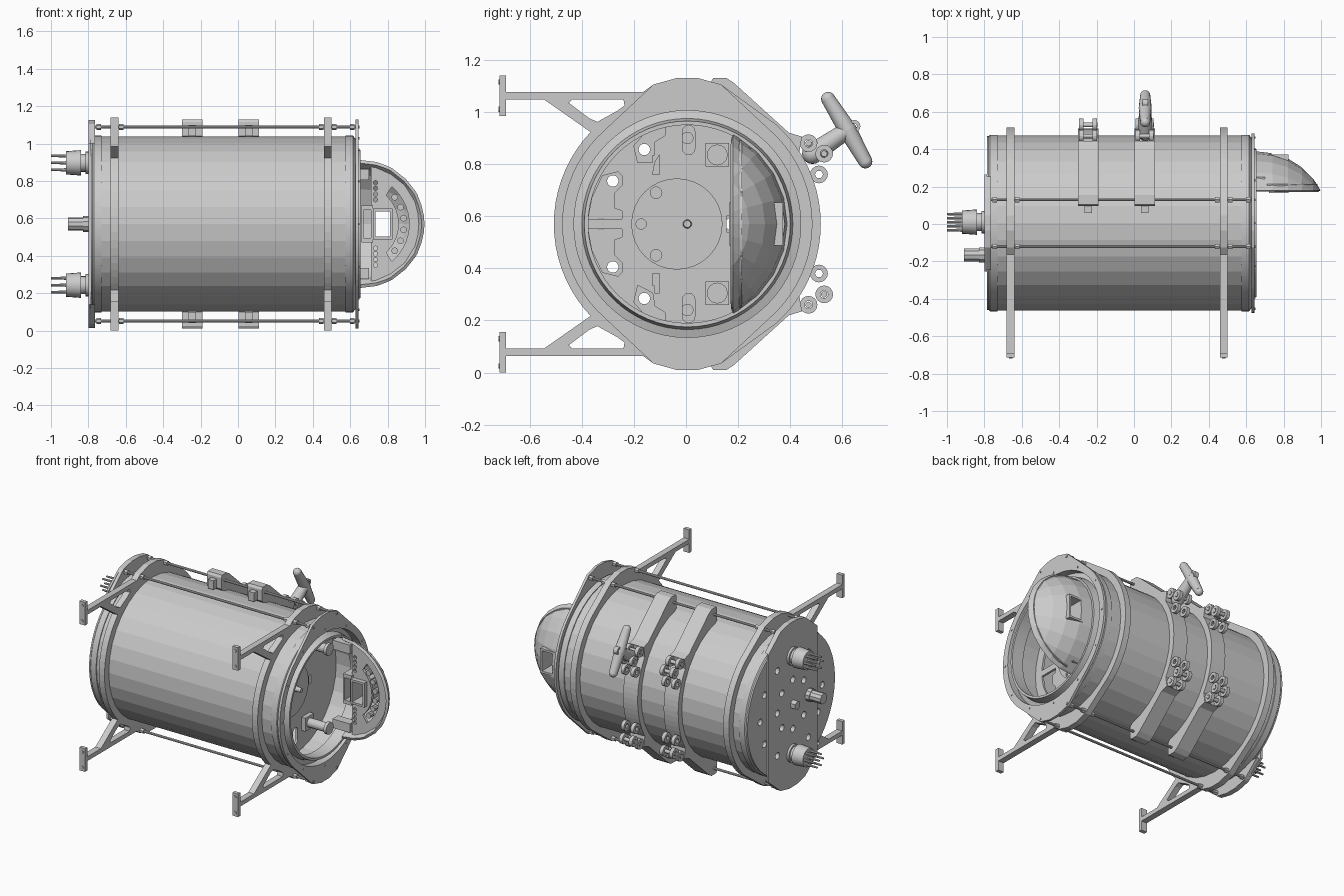
import bpy, bmesh
from math import sin, cos, radians, tau
from mathutils import Matrix, Vector

if "Cube" in bpy.data.objects:
    bpy.data.objects.remove(bpy.data.objects["Cube"])

CY, CZ = 0.005, 0.57          # axis of the vessel (runs along x)


def finish(name, me):
    ob = bpy.data.objects.new(name, me)
    bpy.context.collection.objects.link(ob)
    return ob


def from_bm(name, bm):
    bmesh.ops.recalc_face_normals(bm, faces=bm.faces)
    me = bpy.data.meshes.new(name)
    bm.to_mesh(me)
    bm.free()
    return finish(name, me)


def smooth(ob, angle=35):
    bpy.ops.object.select_all(action='DESELECT')
    ob.select_set(True)
    bpy.context.view_layer.objects.active = ob
    bpy.ops.object.shade_smooth_by_angle(angle=radians(angle))


def arc(r, a0, a1, n, a=0.0, b=0.0):
    return [(a + r * cos(radians(a0 + (a1 - a0) * i / n)),
             b + r * sin(radians(a0 + (a1 - a0) * i / n))) for i in range(n + 1)]


def circle(r, a=0.0, b=0.0, n=16):
    return arc(r, 0, 360, n, a, b)[:-1]


def rect(a0, a1, b0, b1):
    return [(a0, b0), (a1, b0), (a1, b1), (a0, b1)]


def flip(loop):
    return [(a, -b) for a, b in loop]


def plate(name, d0, d1, loops, axis='X'):
    """Flat plate with holes: loops lie in yz (axis X) or xz (axis Y), relative to the vessel axis."""
    cu = bpy.data.curves.new(name, 'CURVE')
    cu.dimensions, cu.fill_mode, cu.extrude = '2D', 'BOTH', abs(d1 - d0) / 2
    for loop in loops:
        sp = cu.splines.new('POLY')
        sp.points.add(len(loop) - 1)
        for p, (a, b) in zip(sp.points, loop):
            p.co = (a, b, 0, 1)
        sp.use_cyclic_u, sp.use_smooth = True, False
    tmp = finish(name + "_curve", cu)
    me = bpy.data.meshes.new_from_object(tmp.evaluated_get(bpy.context.evaluated_depsgraph_get()))
    bpy.data.objects.remove(tmp)
    mid = (d0 + d1) / 2
    if axis == 'X':
        m = Matrix(((0, 0, 1, mid), (1, 0, 0, CY), (0, 1, 0, CZ), (0, 0, 0, 1)))
    else:
        m = Matrix(((1, 0, 0, 0), (0, 0, -1, mid), (0, 1, 0, CZ), (0, 0, 0, 1)))
    me.transform(m)
    return finish(name, me)


def lathe(name, profile, n):
    """Closed (x, radius) profile turned around the vessel axis."""
    bm = bmesh.new()
    rings = [[bm.verts.new((x, CY + r * cos(tau * i / n), CZ + r * sin(tau * i / n)))
              for x, r in profile] for i in range(n)]
    k = len(profile)
    for i in range(n):
        p, q = rings[i], rings[(i + 1) % n]
        for j in range(k):
            bm.faces.new((p[j], p[(j + 1) % k], q[(j + 1) % k], q[j]))
    return from_bm(name, bm)


def rods(name, segs, n=12, caps=False):
    """Straight bars (p0, p1, r0, r1) joined into one object, optionally with rounded ends."""
    bm = bmesh.new()
    for p0, p1, r0, r1 in segs:
        p0, p1 = Vector(p0), Vector(p1)
        d = p1 - p0
        m = Matrix.Translation((p0 + p1) / 2) @ d.to_track_quat('Z', 'Y').to_matrix().to_4x4()
        bmesh.ops.create_cone(bm, cap_ends=True, segments=n, radius1=r0, radius2=r1, depth=d.length, matrix=m)
        if caps:
            for p, r in ((p0, r0), (p1, r1)):
                bmesh.ops.create_uvsphere(bm, u_segments=n, v_segments=8, radius=r, matrix=Matrix.Translation(p))
    return from_bm(name, bm)


def box(name, x, y, z):
    bm = bmesh.new()
    m = Matrix.Translation([(a + b) / 2 for a, b in (x, y, z)]) @ Matrix.Diagonal(
        [b - a for a, b in (x, y, z)] + [1])
    bmesh.ops.create_cube(bm, size=1, matrix=m)
    return from_bm(name, bm)


def lobed(r):
    top = [(.13, .535), (.04, .56), (-.04, .56), (-.13, .535)]
    return arc(r, -48, 48, 20) + top + arc(r, 132, 228, 20) + flip(top[::-1])


# Vessel tube and its end collars
lathe("vessel_tube", [(-.755, .467), (.61, .467), (.61, .44), (-.755, .44)], 32)
smooth(lathe("front_collar", [(.575, .472), (.615, .472), (.632, .45), (.632, .436), (.575, .436)], 64))
smooth(lathe("rear_collar", [(-.78, .462), (-.77, .472), (-.73, .472), (-.73, .43), (-.78, .43)], 64))
smooth(lathe("inner_step_ring", [(.59, .438), (.60, .405), (.655, .395), (.655, .38), (.57, .38), (.57, .438)], 64))

# Front ring plate, perforated rear plate and disc
plate("front_ring_plate", .628, .645, [lobed(.48), circle(.435, n=64)])
holes = [circle(.022, *p) for p in circle(.165, n=8)]
outer = [circle(.022, *p) for p in circle(.33, n=12)]
plate("rear_disc", -.787, -.765, [circle(.465, n=64)] + holes + outer)
strip_top = [(.26, .43), (.13, .535), (.04, .555), (-.04, .555), (-.13, .535), (-.26, .43)]
strip_holes = [h for h in outer if max(abs(p[0]) for p in h) < .25]
plate("rear_plate", -.80, -.787, [strip_top + flip(strip_top[::-1])] + holes + strip_holes)
for s in (1, -1):
    lug = [(.25, .43), (.13, .535), (.04, .555), (-.04, .555), (-.13, .535), (-.25, .43)]
    plate("rear_lug", -.788, -.765, [[(a, s * b) for a, b in lug]])

# Support frames with braced arms and mounting pads
arm = [(-.72, .57), (-.695, .57), (-.695, .507), (-.16, .507), (-.16, .46), (-.3, .38), (-.36, .345),
       (-.55, .478), (-.695, .478), (-.695, .415), (-.72, .415)]
arm_hole = [(-.455, .465), (-.44, .478), (-.245, .478), (-.24, .45), (-.345, .392), (-.375, .405)]
bolts = []
for x in (-.66, .48):
    plate("support_frame", x - .021, x + .021, [lobed(.512), circle(.462, n=64)])
    for s in (1, -1):
        plate("support_arm", x - .021, x + .021, [[(a, s * b) for a, b in arm], [(a, s * b) for a, b in arm_hole]])
        for dz in (.44, .545):
            z = CZ + s * dz
            bolts.append(((x, -.719, z), (x, -.69, z), .01, .01))
rods("pad_bolts", bolts, 10)

# Tie rods between the end plates, with nuts
rods("tie_rods", [((-.80, CY + y, CZ + z), (.65, CY + y, CZ + z), .008, .008)
                  for y in (-.125, .125) for z in (-.518, .518)], 10)
rods("tie_rod_nuts", [((x - .012, CY + y, CZ + z), (x + .012, CY + y, CZ + z), .016, .016)
                      for x in (-.745, -.625, .445, .515, .61) for y in (-.125, .125) for z in (-.518, .518)], 6)
rods("ring_bolts", [((.64, CY + y, CZ + z), (.649, CY + y, CZ + z), .006, .006) for y, z in circle(.458, n=12)], 8)

# Straps around the back half, with buckles
edge = [(.09, .47), (.09, .545), (.10, .56), (.15, .56), (.18, .54), (.39, .35), (.44, .335)]
strap = edge + arc(.505, 32, -32, 16) + flip(edge[::-1]) + arc(.464, -76, 76, 32)
for x in (-.245, .057):
    plate("strap", x - .054, x + .054, [strap])
    for s in (1, -1):
        zs = sorted((CZ + s * .47, CZ + s * .53))
        box("strap_end_block", (x - .02, x + .02), (.06, .12), zs)
        for y, z in ((.465, .31), (.525, .27), (.505, .19)):
            for dx in (-.036, .036):
                plate("buckle_lug", x + dx - .012, x + dx + .012,
                      [circle(.034, y, s * z), circle(.015, y, s * z, 10)])
        rods("buckle_pins", [((x - .05, CY + y, CZ + s * z), (x + .05, CY + y, CZ + s * z), .012, .012)
                             for y, z in ((.465, .31), (.525, .27))])

# T-handle of the front strap
smooth(rods("t_handle", [((.06, .545, 1.05), (.06, .62, .93), .027, .035),
                         ((.06, .62, .93), (.06, .688, .81), .035, .027),
                         ((.06, .62, .93), (.06, .485, .84), .032, .04)], 16, caps=True), 50)
plate("handle_eye", .045, .075, [circle(.024, .64, .375), circle(.011, .64, .375, 10)])

# Rear connectors with pins, centre plug and nut
for s in (1, -1):
    z = CZ + s * .327
    smooth(rods("rear_connector", [((-.785, .01, z), (-.845, .01, z), .048, .048),
                                   ((-.80, .01, z), (-.815, .01, z), .06, .06),
                                   ((-.84, .01, z), (-.92, .01, z), .068, .062)], 20))
    rods("connector_pins", [((-.91, .01 + a, z + b), (-1.0, .01 + a, z + b), .009, .006)
                            for a, b in circle(.043, n=6) + [(0, 0)]], 8)
rods("rear_plug", [((-.78, -.165, CZ), (-.91, -.165, CZ), .036, .036),
                   ((-.78, -.165, CZ), (-.83, -.165, CZ), .042, .042)], 10)
rods("rear_nut", [((-.79, CY, CZ), (-.835, CY, CZ), .03, .03)], 6)

# Inner panel with cut-outs, hub disc and brackets
cut = [[(-.38, .02), (-.365, .1), (-.325, .185), (-.265, .2), (-.25, .185), (-.25, .15), (-.28, .12), (-.28, .06),
        (-.25, .05), (-.25, .02)],
       [(-.205, .3), (-.17, .34), (-.085, .38), (-.085, .34), (-.125, .315), (-.125, .235), (-.19, .235)],
       arc(.024, 0, 180, 6, .005, .355) + arc(.024, 180, 360, 6, .005, .29),
       rect(-.133, -.107, .19, .265)]
plate("inner_panel", .405, .42, [circle(.442, n=48)] + cut + [flip(c) for c in cut] + [rect(.15, .17, -.03, .03)])
plate("panel_disc", .42, .428, [circle(.175, -.04, 0, 32), circle(.022, -.12, .12), circle(.022, -.12, -.12)])
rods("panel_studs", [((.42, CY, CZ), (.47, CY, CZ), .018, .014), ((.42, -.172, CZ), (.46, -.172, CZ), .022, .022)], 12)
for s in (1, -1):
    plate("panel_bracket", .42, .45, [rect(.07, .16, s * .265 - .045, s * .265 + .045)])
    rods("dome_strut", [((.44, .12, CZ + s * .265), (.58, .12, CZ + s * .265), .03, .03),
                        ((.58, .12, CZ + s * .265), (.60, .12, CZ + s * .265), .04, .04)], 16)
    box("dome_bracket", (.57, .70), (.19, .25), (CZ + s * .265 - .03, CZ + s * .265 + .03))

# Faceted dome hood: a slice of a hollow sphere with a window
bm = bmesh.new()
DX = .655
bmesh.ops.create_uvsphere(bm, u_segments=24, v_segments=14, radius=.388,
                          matrix=Matrix.Translation((DX, 0, CZ)) @ Matrix.Rotation(radians(90), 4, 'Y'))
for co, no in (((DX - .005, 0, 0), (-1, 0, 0)), ((0, .18, 0), (0, -1, 0))):
    bmesh.ops.bisect_plane(bm, geom=bm.verts[:] + bm.edges[:] + bm.faces[:], dist=1e-5,
                           plane_co=co, plane_no=no, clear_outer=True)
dome = from_bm("dome_hood", bm)
sol = dome.modifiers.new("thickness", 'SOLIDIFY')
sol.thickness = .018
cutter = box("window_cutter", (.735, .812), (.1, .5), (CZ - .068, CZ + .068))
cutter.hide_render = True
cutter.hide_viewport = True
boo = dome.modifiers.new("window", 'BOOLEAN')
boo.object, boo.solver = cutter, 'EXACT'

# Dome face plate, window tube and bracket
slot = arc(.26, -50, 50, 14, DX) + arc(.205, 48, -48, 14, DX)
dots = [circle(.012, .735, s * (.13 + .03 * i), 8) for s in (1, -1) for i in range(4)]
face = arc(.325, -80, 80, 28, DX)
plate("dome_face_plate", .195, .215, [face, slot, rect(.735, .812, -.068, .068)] + dots, 'Y')
plate("dome_window_tube", .165, .372, [rect(.722, .825, -.082, .082), rect(.735, .812, -.068, .068)], 'Y')
plate("dome_side_bracket", .175, .26, [rect(.66, .722, -.1, .1), rect(.672, .712, -.075, .075)], 'Y')
rods("dome_lamps", [((DX + a, .23, CZ + b), (DX + a, .19, CZ + b), .018, .018)
                    for a, b in arc(.232, -38, 38, 5)], 10)
